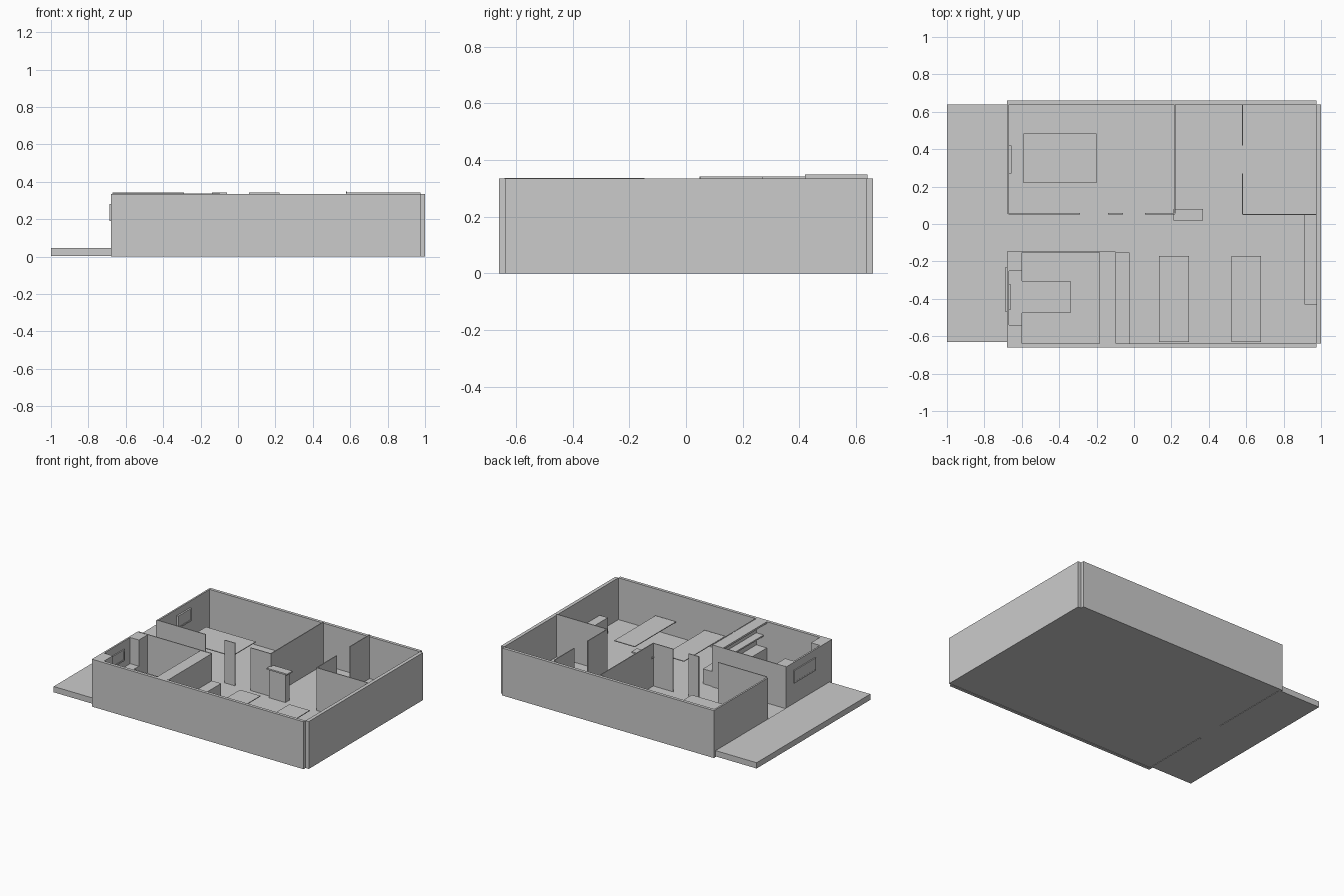
import bpy, bmesh

if "Cube" in bpy.data.objects:
    bpy.data.objects.remove(bpy.data.objects["Cube"])


def box(name, x0, x1, y0, y1, z0, z1):
    """Axis-aligned box from its limits."""
    bm = bmesh.new()
    bmesh.ops.create_cube(bm, size=1)
    for v in bm.verts:
        v.co = (x1 if v.co.x > 0 else x0, y1 if v.co.y > 0 else y0, z1 if v.co.z > 0 else z0)
    me = bpy.data.meshes.new(name)
    bm.to_mesh(me)
    bm.free()
    ob = bpy.data.objects.new(name, me)
    bpy.context.collection.objects.link(ob)
    return ob


FLOOR, TOP, SEAT = 0.04, 0.335, 0.15
T = 0.003  # half thickness of the partitions


def wall_x(name, x0, x1, y, top=0.342):
    box(name, x0, x1, y - T, y + T, FLOOR, top)


def wall_y(name, x, y0, y1, top=0.342):
    box(name, x - T, x + T, y0, y1, FLOOR, top)


# slabs
box("floor_slab", -0.68, 0.975, -0.64, 0.64, 0.003, FLOOR)
box("porch_slab", -1.0, -0.68, -0.63, 0.64, 0.004, 0.045)

# outer walls, with open notches at the right corners
box("front_wall", -0.68, 0.975, -0.66, -0.638, 0, TOP)
box("back_wall", -0.68, 0.975, 0.638, 0.66, 0, TOP)
box("right_wall", 0.975, 1.0, -0.638, 0.638, 0, TOP)
box("left_wall_back", -0.68, -0.668, 0.055, 0.64, 0, TOP)
box("left_wall_front", -0.68, -0.668, -0.64, -0.148, 0, TOP)

# partitions, gaps are doorways
wall_x("hall_wall_left", -0.67, -0.29, 0.055)
wall_x("hall_wall_middle", -0.14, -0.06, 0.055)
wall_x("hall_wall_right", 0.06, 0.22, 0.055)
wall_y("back_room_wall", 0.218, 0.055, 0.64)
wall_y("corner_room_wall_near", 0.58, 0.05, 0.27)
wall_y("corner_room_wall_far", 0.58, 0.42, 0.64, 0.349)
wall_x("corner_room_front_wall", 0.58, 0.975, 0.05)
wall_x("entry_wall", -0.67, -0.10, -0.15, 0.337)
wall_y("front_room_wall", -0.10, -0.64, -0.15, 0.337)

# windows: a pane with four frame bars
def window(name, x0, x1, y0, y1, z0, z1, b=0.01):
    box(name + "_pane", x0 + 0.001, x1 - 0.003, y0, y1, z0, z1)
    for i, z in enumerate((z0, z1 - b)):
        box(f"{name}_rail_{i}", x0, x1, y0, y1, z, z + b)
    for i, y in enumerate((y0, y1 - b)):
        box(f"{name}_stile_{i}", x0, x1, y, y + b, z0, z1)


window("back_room_window", -0.668, -0.656, 0.27, 0.42, 0.20, 0.29)
window("front_room_window_outer", -0.688, -0.679, -0.47, -0.23, 0.19, 0.28)
window("front_room_window_inner", -0.669, -0.66, -0.46, -0.32, 0.20, 0.28)

# thin table and bed tops
for name, x0, x1, y0, y1 in (
        ("bed_top", -0.59, -0.20, 0.22, 0.485),
        ("front_room_table_top", -0.60, -0.34, -0.475, -0.305),
        ("table_top_left", 0.135, 0.295, -0.63, -0.17),
        ("table_top_right", 0.52, 0.68, -0.63, -0.17)):
    box(name, x0, x1, y0, y1, SEAT - 0.005, SEAT)

# front room: tall cabinets either side of a window bench
box("tall_cabinet_back", -0.668, -0.60, -0.25, -0.153, FLOOR, TOP)
box("tall_cabinet_front", -0.668, -0.60, -0.638, -0.54, FLOOR, TOP)
box("window_bench", -0.668, -0.60, -0.54, -0.25, FLOOR, SEAT)

# counter with two shelves above
box("counter", -0.185, -0.103, -0.638, -0.153, FLOOR, SEAT)
box("middle_shelf", -0.16, -0.103, -0.638, -0.153, 0.225, 0.235)
box("top_shelf", -0.185, -0.103, -0.638, -0.153, 0.322, TOP)

# main room: long bench, side counter and reception stand
box("long_bench", -0.097, -0.025, -0.638, -0.153, FLOOR, 0.145)
box("side_counter", 0.912, 0.975, -0.43, 0.047, FLOOR, SEAT)
box("stand_body", 0.222, 0.35, 0.03, 0.075, FLOOR, 0.24)
box("stand_top", 0.21, 0.37, 0.02, 0.08, 0.24, 0.25)
